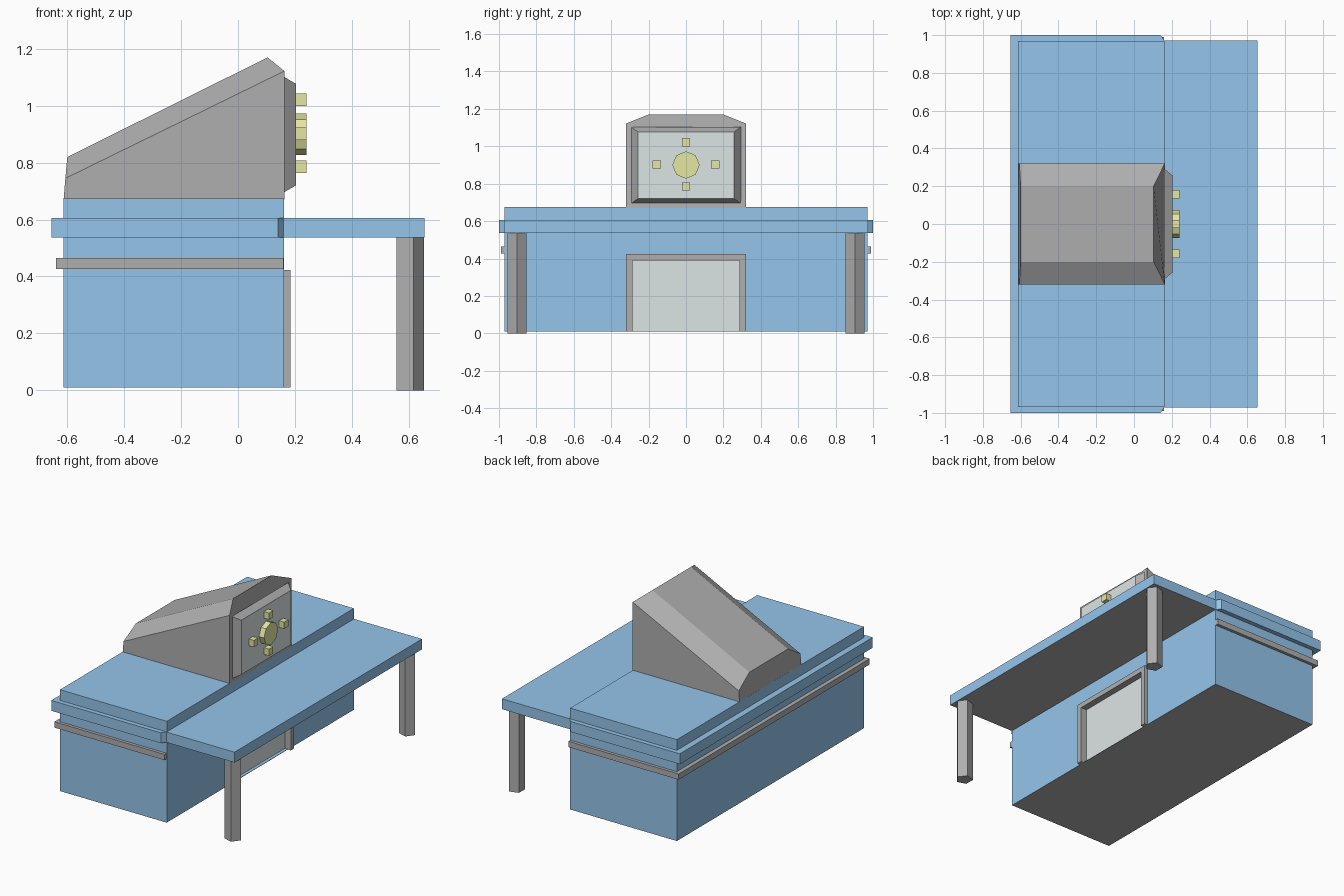
import bpy, bmesh
from math import cos, sin, pi

if "Cube" in bpy.data.objects:
    bpy.data.objects.remove(bpy.data.objects["Cube"])


def material(name, rgb):
    m = bpy.data.materials.new(name)
    m.diffuse_color = (*rgb, 1)
    m.use_nodes = True
    m.node_tree.nodes["Principled BSDF"].inputs["Base Color"].default_value = m.diffuse_color
    return m


BLUE = material("blue_paint", (0.30, 0.56, 0.83))
GREY = material("dark_grey", (0.43, 0.43, 0.43))
GLASS = material("pale_glass", (0.72, 0.79, 0.78))
YELLOW = material("yellow", (0.78, 0.80, 0.36))


def loft(name, rings, mat, end_mats=(None, None)):
    """Skin matching rings of points, capping the first and last."""
    bm = bmesh.new()
    rows = [[bm.verts.new(p) for p in ring] for ring in rings]
    n = len(rows[0])
    for a, b in zip(rows, rows[1:]):
        for i in range(n):
            j = (i + 1) % n
            bm.faces.new((a[i], a[j], b[j], b[i]))
    caps = [bm.faces.new(rows[0][::-1]), bm.faces.new(rows[-1])]
    me = bpy.data.meshes.new(name)
    me.materials.append(mat)
    for cap, cap_mat in zip(caps, end_mats):
        if cap_mat:
            me.materials.append(cap_mat)
            cap.material_index = len(me.materials) - 1
    bmesh.ops.recalc_face_normals(bm, faces=bm.faces)
    bm.to_mesh(me)
    bm.free()
    ob = bpy.data.objects.new(name, me)
    bpy.context.collection.objects.link(ob)
    return ob


def prism(name, outline, z0, z1, mat, bottom=None):
    return loft(name, [[(x, y, z) for x, y in outline] for z in (z0, z1)],
                mat, (bottom, None))


def box(name, x, y, z, mat, bottom=None):
    return prism(name, [(x[0], y[0]), (x[1], y[0]), (x[1], y[1]), (x[0], y[1])],
                 *z, mat, bottom)


def facing(outline, x):
    """Place a (y, z) outline on a plane facing the +x side."""
    return [(x, y, z) for y, z in outline]


# Main block, with a shallow recess for the doorway
body = box("main_block", (-.613, .162), (-.97, .97), (.01, .675), BLUE, GREY)
cutter = box("door_cutter", (.138, .3), (-.30, .30), (.013, .41), BLUE)
cutter.hide_render = True
cutter.hide_viewport = True
cut = body.modifiers.new("doorway", 'BOOLEAN')
cut.operation = 'DIFFERENCE'
cut.solver = 'EXACT'
cut.object = cutter

# Wraparound band, lower trim and porch roof
prism("upper_band", [(-.655, -1), (.14, -1), (.162, -.97),
                     (.162, .97), (.14, 1), (-.655, 1)], .537, .605, BLUE)
box("lower_trim", (-.64, .16), (-.99, .99), (.427, .465), GREY)
box("porch_roof", (.16, .655), (-.972, .972), (.537, .605), BLUE, GREY)

# Five-sided porch posts
for side, label in ((-1, "left"), (1, "right")):
    prism("porch_post_" + label,
          [(.6 + .053 * cos(2 * pi * i / 5), side * .904 + .053 * sin(2 * pi * i / 5))
           for i in range(5)], 0, .54, GREY)

# Door frame and glass
arch = [(-.32, .01), (-.32, .423), (.32, .423), (.32, .01),
        (.285, .01), (.285, .39), (-.285, .39), (-.285, .01)]
loft("door_frame", [facing(arch, .139), facing(arch, .184)], GREY)
box("door_glass", (.125, .141), (-.29, .29), (.011, .395), GLASS)


# Sloped roof housing with chamfered top
def housing(x_low, x_edge, z_edge, x_ridge, z_ridge):
    return [(x_low, -.32, .67), (x_low, .32, .67), (x_edge, .32, z_edge),
            (x_ridge, .20, z_ridge), (x_ridge, -.20, z_ridge), (x_edge, -.32, z_edge)]


loft("roof_housing", [housing(-.613, -.607, .745, -.6, .82),
                      housing(.163, .163, 1.122, .104, 1.17)], GREY)


# Sign panel with bevelled sides and a glass face
def rect(w, z0, z1):
    return [(-w, z0), (w, z0), (w, z1), (-w, z1)]


loft("sign_panel", [facing(rect(.293, .695, 1.103), .16),
                    facing(rect(.257, .72, 1.077), .204)], GREY, (None, GLASS))

# Round emblem with four small studs
disc = [(.073 * sin(i * pi / 4), .9 + .073 * cos(i * pi / 4)) for i in range(8)]
loft("sign_disc", [facing(disc, .2), facing(disc, .24)], YELLOW)
for i, (y, z) in enumerate(((0, 1.022), (0, .785), (.157, .902), (-.157, .902))):
    box(f"sign_stud_{i + 1}", (.2, .24), (y - .022, y + .022),
        (z - .022, z + .022), YELLOW)
